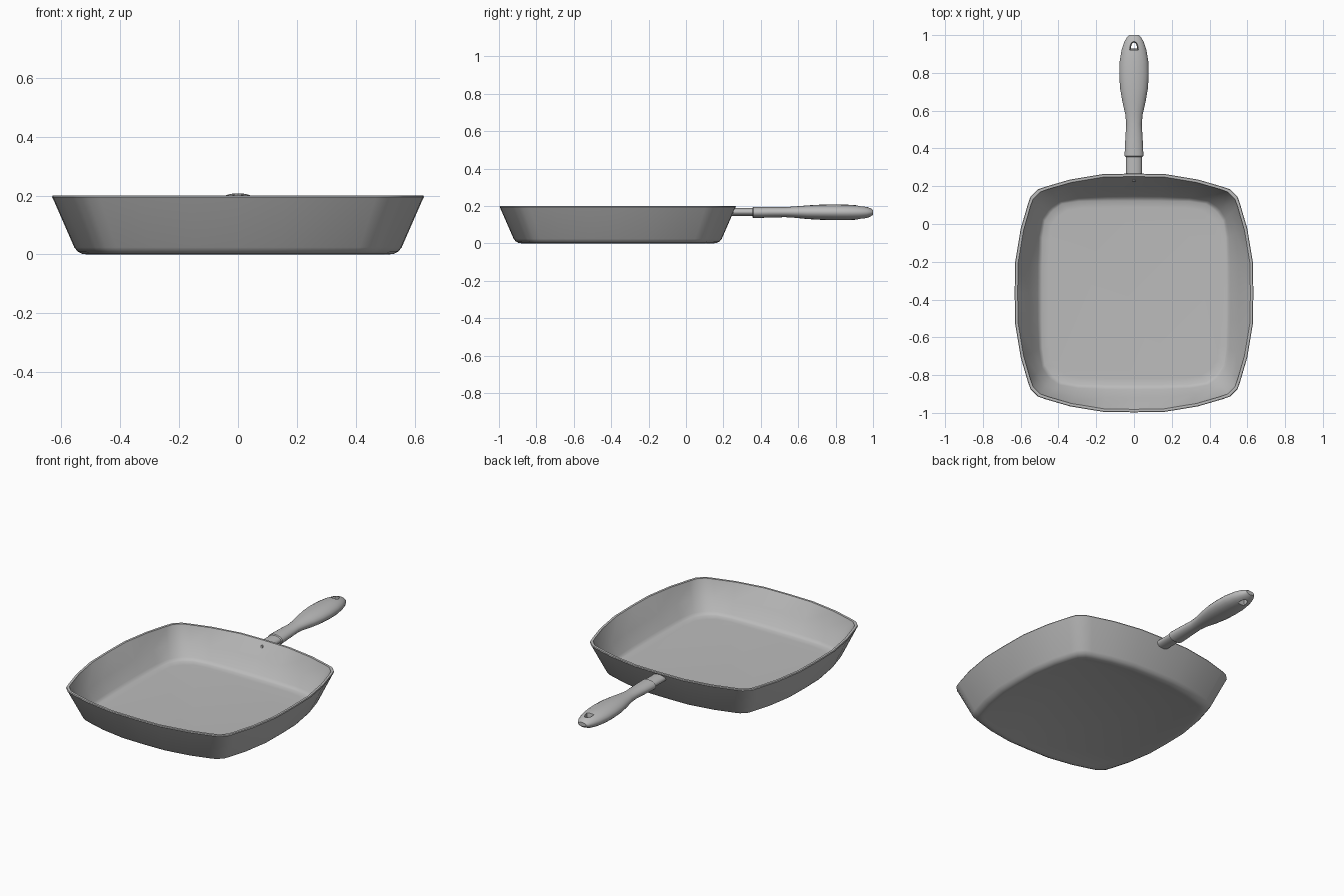
import bpy, bmesh, math

if "Cube" in bpy.data.objects:
    bpy.data.objects.remove(bpy.data.objects["Cube"])

CY = -0.365          # centre of the pan along y
metal = bpy.data.materials.new("grey_metal")
metal.diffuse_color = (0.5, 0.5, 0.5, 1)
metal.use_nodes = True
metal.node_tree.nodes["Principled BSDF"].inputs["Base Color"].default_value = metal.diffuse_color


def loft(name, rings, smooth=35):
    """Skin a list of closed rings and cap both ends."""
    bm = bmesh.new()
    loops = [[bm.verts.new(p) for p in r] for r in rings]
    n = len(loops[0])
    for a, b in zip(loops, loops[1:]):
        for i in range(n):
            j = (i + 1) % n
            bm.faces.new((a[i], a[j], b[j], b[i]))
    bm.faces.new(loops[0][::-1])
    bm.faces.new(loops[-1])
    bmesh.ops.recalc_face_normals(bm, faces=bm.faces)
    me = bpy.data.meshes.new(name)
    bm.to_mesh(me)
    bm.free()
    me.materials.append(metal)
    ob = bpy.data.objects.new(name, me)
    bpy.context.collection.objects.link(ob)
    bpy.context.view_layer.objects.active = ob
    ob.select_set(True)
    if smooth:
        bpy.ops.object.shade_smooth_by_angle(angle=math.radians(smooth))
    ob.select_set(False)
    return ob


def full_outline(octant):
    """Mirror one eighth of an outline into the whole four-sided loop."""
    side = octant + [(y, x) for x, y in octant[::-1]]
    quarter = side[:-1]
    out = []
    for k in range(4):
        c, s = ((1, 0), (0, 1), (-1, 0), (0, -1))[k]
        out += [(x * c - y * s, x * s + y * c) for x, y in quarter]
    return out


rim = full_outline([(0.632, 0), (0.629, 0.165), (0.6, 0.34), (0.562, 0.47),
                    (0.548, 0.51), (0.532, 0.532)][:5])
floor = full_outline([(0.487, 0), (0.487, 0.14), (0.485, 0.29),
                      (0.472, 0.38), (0.44, 0.425)])


def ring(outline, scale, z):
    return [(x * scale, y * scale + CY, z) for x, y in outline]


def blend(t, z):
    return [(a[0] * (1 - t) + b[0] * t, a[1] * (1 - t) + b[1] * t + CY, z)
            for a, b in zip(floor, rim)]


# pan body: underside, flared outer wall, rim, inner wall, floor
outer = [ring(rim, s, z) for s, z in
         ((0.79, 0.004), (0.81, 0), (0.838, 0.002), (0.862, 0.01), (0.88, 0.024),
          (0.995, 0.19), (1.0, 0.195), (0.996, 0.2), (0.975, 0.2))]
inner = [blend(t, z) for t, z in
         ((0.85, 0.192), (0.47, 0.11), (0.16, 0.042), (0.08, 0.031), (0, 0.026))]
loft("pan_body", outer + inner + [ring(floor, 0.93, 0.024)])


def tube(name, stations, sides=20):
    """Elliptical tube along y from (y, half width, z low, z high)."""
    rings = []
    for y, w, lo, hi in stations:
        rings.append([(w * math.cos(2 * math.pi * i / sides), y,
                       (lo + hi) / 2 + (hi - lo) / 2 * math.sin(2 * math.pi * i / sides))
                      for i in range(sides)])
    return loft(name, rings)


# neck joining the pan to the grip, with its small peg inside the wall
tube("handle_neck", [(0.245, 0.042, 0.146, 0.19), (0.38, 0.042, 0.146, 0.19)])
tube("rivet_peg", [(0.225, 0.009, 0.16, 0.178), (0.26, 0.009, 0.16, 0.178)], 10)

# swelling grip
grip = tube("handle_grip", [
    (0.355, 0.045, 0.14, 0.19), (0.36, 0.05, 0.135, 0.195), (0.45, 0.046, 0.138, 0.195),
    (0.53, 0.041, 0.14, 0.194), (0.58, 0.046, 0.137, 0.197), (0.65, 0.062, 0.13, 0.203),
    (0.72, 0.074, 0.126, 0.207), (0.79, 0.078, 0.124, 0.208), (0.86, 0.076, 0.124, 0.207),
    (0.92, 0.066, 0.127, 0.203), (0.965, 0.051, 0.134, 0.196),
    (0.99, 0.037, 0.145, 0.186), (1.0, 0.026, 0.154, 0.178)])

# hanging hole: an arch that narrows halfway through the grip
arch = [(-0.026, -0.026), (0.026, -0.026), (0.024, 0.0), (0.015, 0.02),
        (0, 0.027), (-0.015, 0.02), (-0.024, 0.0)]
cutter = loft("hole_cutter", [[(x * s, 0.944 + y * s, z) for x, y in arch]
                              for s, z in ((1.15, 0.1), (0.6, 0.166), (1.15, 0.23))], 0)
cutter.hide_render = True
cut = grip.modifiers.new("hanging_hole", "BOOLEAN")
cut.operation = "DIFFERENCE"
cut.solver = "EXACT"
cut.object = cutter
# apply the cut ahead of the shading and drop the cutter
bpy.context.view_layer.objects.active = grip
bpy.ops.object.modifier_apply(modifier=cut.name)
bpy.data.objects.remove(cutter)
grip.select_set(True)
bpy.ops.object.shade_smooth_by_angle(angle=math.radians(35))
